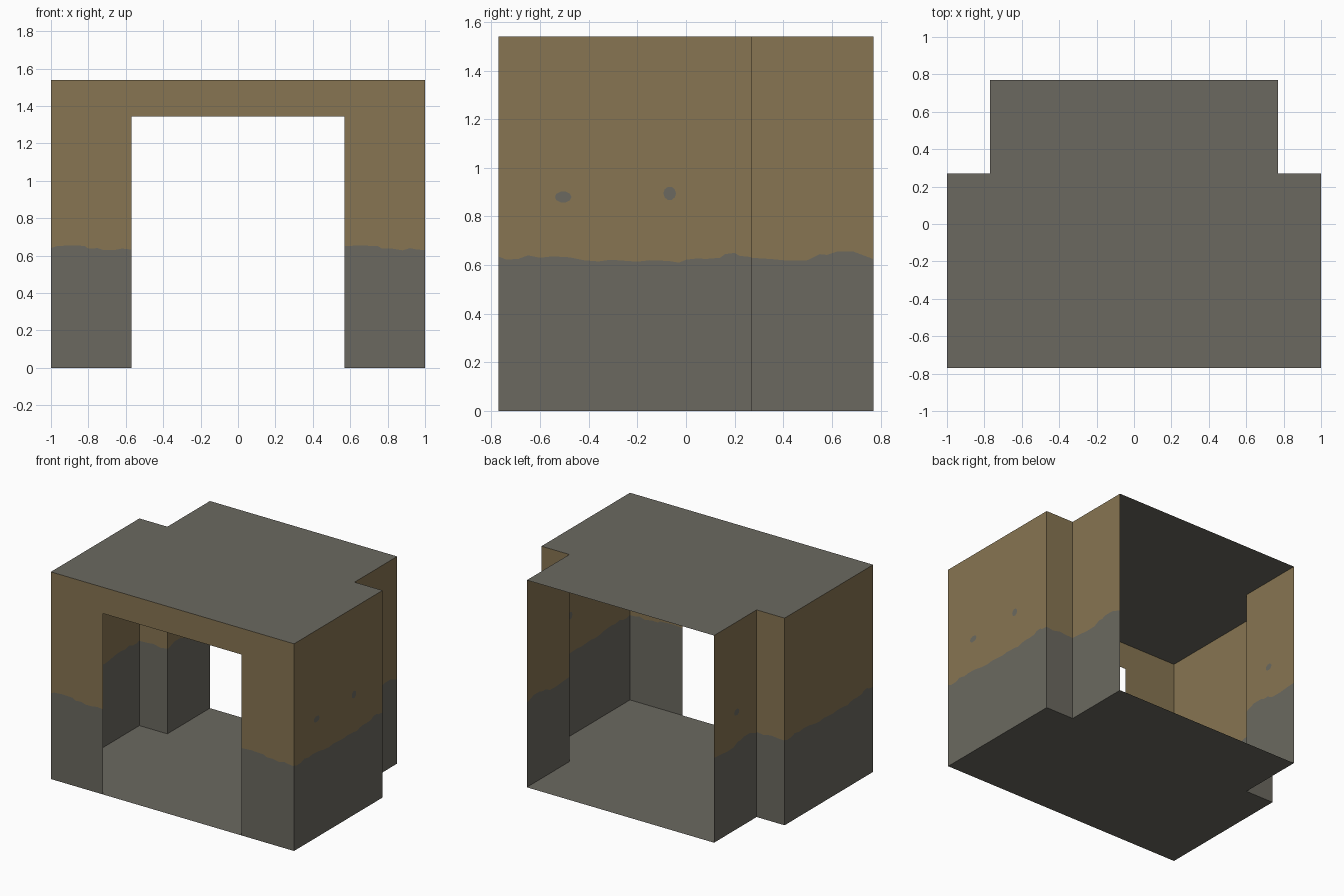
import bpy, bmesh, math

if "Cube" in bpy.data.objects:
    bpy.data.objects.remove(bpy.data.objects["Cube"])

H, X, XR, Y, STEP = 1.54, 1.0, 0.77, 0.77, 0.27   # height, half widths, half depth, step position
DOOR_X, DOOR_Z = 0.57, 1.345


def material(name, rgb):
    m = bpy.data.materials.new(name)
    m.diffuse_color = (*rgb, 1)
    m.use_nodes = True
    m.node_tree.nodes["Principled BSDF"].inputs["Base Color"].default_value = m.diffuse_color
    return m


GREY = material("worn grey", (0.147, 0.141, 0.117))
BROWN = material("ochre paint", (0.242, 0.178, 0.084))


def add_mesh(name, bm):
    me = bpy.data.meshes.new(name)
    bm.to_mesh(me)
    bm.free()
    me.materials.append(GREY)
    me.materials.append(BROWN)
    ob = bpy.data.objects.new(name, me)
    bpy.context.collection.objects.link(ob)
    return ob


def wall(name, a, b, edge):
    """Upright sheet from a to b; edge is the ragged paint line as (fraction, z)."""
    bm = bmesh.new()
    pts = [(a[0] + (b[0] - a[0]) * t, a[1] + (b[1] - a[1]) * t, z) for t, z in edge]
    rows = [[bm.verts.new((x, y, h)) for h in (0, z, H)] for x, y, z in pts]
    for p, q in zip(rows, rows[1:]):
        for k in (0, 1):
            bm.faces.new((p[k], q[k], q[k + 1], p[k + 1])).material_index = k
    return add_mesh(name, bm)


def fractions(pairs):
    s, e = pairs[0][0], pairs[-1][0]
    return [((u - s) / (e - s), z) for u, z in pairs]


# Ragged paint lines, read along each wall
side_edge = fractions([(-.77, .635), (-.74, .623), (-.69, .625), (-.65, .64), (-.6, .63), (-.55, .636),
                       (-.48, .632), (-.42, .62), (-.36, .615), (-.31, .622), (-.24, .617), (-.2, .614),
                       (-.15, .62), (-.07, .617), (-.03, .61), (0, .622), (.05, .628), (.08, .625),
                       (.14, .63), (.16, .645), (.2, .65), (.22, .638), (.27, .633)])
rear_edge = fractions([(.27, .63), (.35, .625), (.42, .618), (.5, .62), (.55, .645), (.58, .642),
                       (.62, .655), (.69, .655), (.73, .64), (.77, .625)])
pier_l = fractions([(-1, .64), (-.97, .65), (-.9, .655), (-.82, .652), (-.8, .637), (-.75, .64),
                    (-.72, .63), (-.66, .63), (-.62, .638), (-.57, .632)])
pier_r = fractions([(.57, .65), (.65, .655), (.75, .65), (.77, .637), (.82, .638), (.88, .628),
                    (.92, .64), (.96, .632), (1, .63)])
step_edge = [(0, .633), (.25, .625), (.5, .638), (.75, .632), (1, .63)]

# Walls, running anticlockwise so normals face outward
wall("front_pier_left", (-X, -Y), (-DOOR_X, -Y), pier_l)
wall("front_pier_right", (DOOR_X, -Y), (X, -Y), pier_r)
wall("right_wall", (X, -Y), (X, STEP), side_edge)
wall("right_step", (X, STEP), (XR, STEP), step_edge)
wall("right_rear_wall", (XR, STEP), (XR, Y), rear_edge)
wall("left_rear_wall", (-XR, Y), (-XR, STEP), rear_edge)
wall("left_step", (-XR, STEP), (-X, STEP), step_edge)
wall("left_wall", (-X, STEP), (-X, -Y), side_edge)

# Lintel over the front opening
bm = bmesh.new()
bm.faces.new([bm.verts.new((x, -Y, z)) for x, z in
              ((-DOOR_X, DOOR_Z), (DOOR_X, DOOR_Z), (DOOR_X, H), (-DOOR_X, H))]).material_index = 1
add_mesh("lintel", bm)

# Floor and ceiling share the stepped outline
outline = [(-X, -Y), (X, -Y), (X, STEP), (XR, STEP), (XR, Y), (-XR, Y), (-XR, STEP), (-X, STEP)]
for name, z, loop in (("floor", 0, outline[::-1]), ("ceiling", H, outline)):
    bm = bmesh.new()
    bm.faces.new([bm.verts.new((x, y, z)) for x, y in loop])
    add_mesh(name, bm)


# Chipped paint spots, seen from both sides of the sheet walls
def chip(name, x, y, z, ry, rz):
    bm = bmesh.new()
    for s in (1, -1):
        ring = [bm.verts.new((x + s * 0.001, y + ry * math.cos(s * i * math.tau / 10),
                              z + rz * math.sin(s * i * math.tau / 10))) for i in range(10)]
        bm.faces.new(ring)
    add_mesh(name, bm)


chip("chip_front", X, -.505, .88, .034, .023)
chip("chip_middle", X, -.067, .895, .026, .028)
chip("chip_left_rear", -XR, .505, .87, .03, .024)
